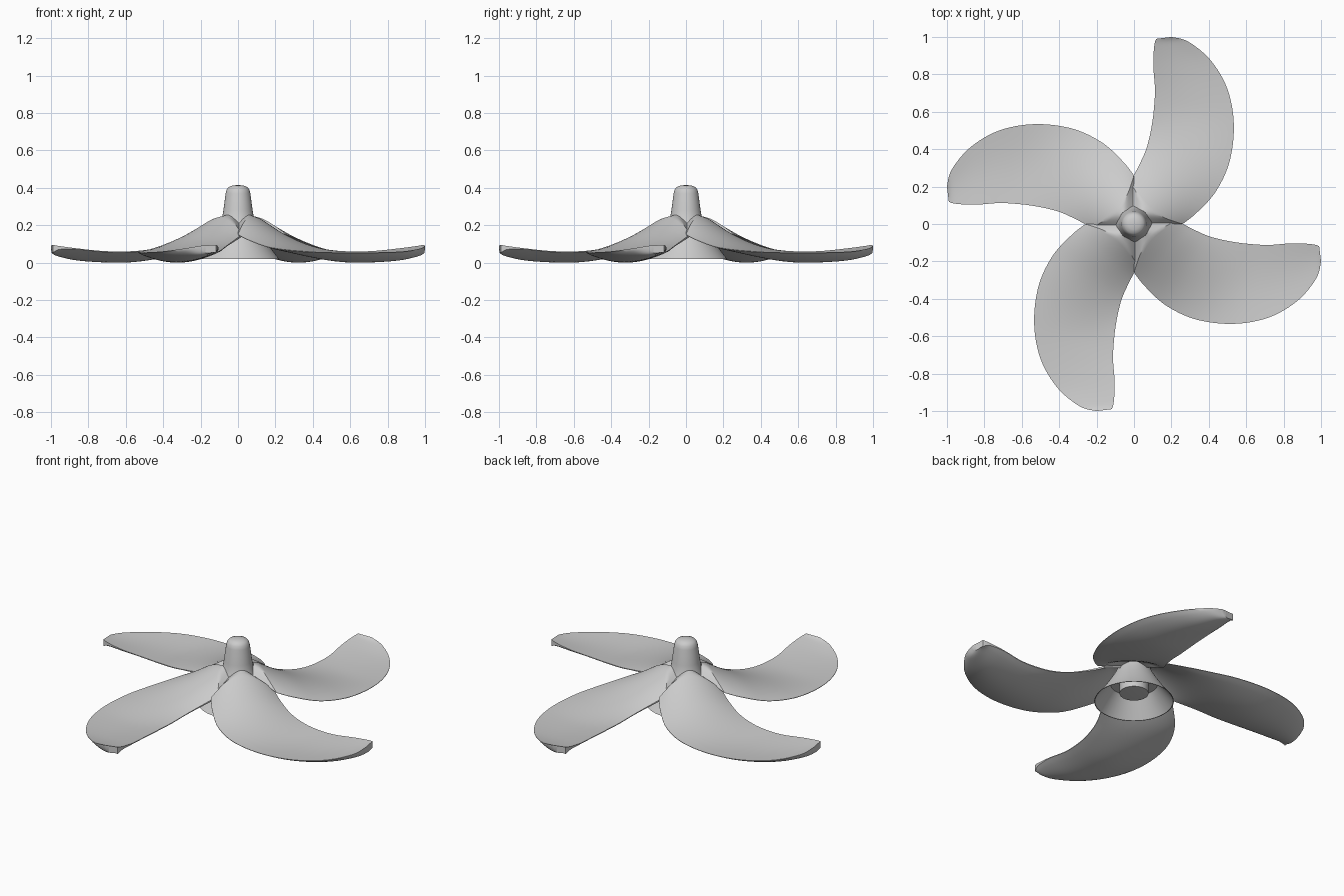
import bpy, bmesh, math
from mathutils import Vector

if "Cube" in bpy.data.objects:
    bpy.data.objects.remove(bpy.data.objects["Cube"])


def finish(obj, bm, angle):
    bmesh.ops.recalc_face_normals(bm, faces=bm.faces)
    bm.to_mesh(obj.data)
    bm.free()
    bpy.context.view_layer.objects.active = obj
    obj.select_set(True)
    bpy.ops.object.shade_smooth_by_angle(angle=math.radians(angle))
    obj.select_set(False)


def new_object(name):
    obj = bpy.data.objects.new(name, bpy.data.meshes.new(name))
    bpy.context.collection.objects.link(obj)
    return obj


def catmull(pts, u):
    i = min(int(u), len(pts) - 2)
    f = u - i
    p = [pts[max(0, min(len(pts) - 1, i + k))] for k in (-1, 0, 1, 2)]
    return [0.5 * (2 * b + (c - a) * f + (2 * a - 5 * b + 4 * c - d) * f * f
                   + (3 * b - a - 3 * c + d) * f ** 3) for a, b, c, d in zip(*p)]


# Hub: turned profile, domed post above a hollow flared skirt with an inner boss
def make_hub():
    profile = [(0, .415), (.03, .412), (.05, .404), (.061, .39), (.066, .37), (.078, .28),
               (.085, .24), (.105, .19), (.135, .14), (.17, .085), (.2, .045), (.22, .02),
               (.216, .02), (.165, .085), (.13, .13), (.08, .13), (.08, .07), (0, .065)]
    obj, bm, n = new_object("hub"), bmesh.new(), 48
    rings = []
    for r, z in profile:
        if r == 0:
            rings.append([bm.verts.new((0, 0, z))] * n)
        else:
            rings.append([bm.verts.new((r * math.cos(2 * math.pi * k / n),
                                        r * math.sin(2 * math.pi * k / n), z)) for k in range(n)])
    for a, b in zip(rings, rings[1:]):
        for k in range(n):
            q = [a[k], a[(k + 1) % n], b[(k + 1) % n], b[k]]
            bm.faces.new(list(dict.fromkeys(q)))
    finish(obj, bm, 40)


# Blade stations: concave edge xyz, convex edge xyz, crown, inward pull, thickness, edge thickness ratio
collar = (.085, .005, .215, .005, -.085, .215, .04, -.025, .03, .5)
stations = [
    (.23, .02, .15, .00, -.26, .15, .095, .05, .03, .4),
    (.30, -.02, .12, .06, -.335, .12, .06, .02, .04, .2),
    (.40, -.065, .087, .17, -.435, .082, .032, .01, .045, .1),
    (.50, -.09, .067, .33, -.51, .062, .007, 0, .045, .1),
    (.60, -.105, .06, .53, -.534, .055, -.010, 0, .045, .1),
    (.72, -.112, .062, .72, -.50, .055, -.012, 0, .045, .1),
    (.85, -.103, .075, .875, -.41, .06, -.010, 0, .045, .1),
    (.95, -.108, .088, .975, -.29, .075, -.005, 0, .042, .4),
    (.99, -.118, .095, 1.0, -.20, .09, 0, 0, .042, 1),
]
COLS = 18


def section(s):
    top, bottom = [], []
    for j in range(COLS + 1):
        t = j / COLS
        b = max(math.sin(math.pi * t), 0)
        p = Vector(s[0:3]).lerp(Vector(s[3:6]), t)
        p += Vector((-.707 * s[7], .707 * s[7], s[6])) * b
        edge = s[9] * (1 - t) + .06 * t
        top.append(p)
        bottom.append(p - Vector((0, 0, s[8] * (edge + (1 - edge) * b ** .8))))
    return top + bottom[::-1]


# Blade: closed cross-sections bridged from the hub collar to the tip
def make_blade(index):
    obj, bm = new_object("blade_%d" % (index + 1)), bmesh.new()
    rows = [[a + (b - a) * k / 3 for a, b in zip(collar, stations[0])] for k in range(3)]
    steps = 6 * (len(stations) - 1)
    rows += [catmull(stations, k / 6) for k in range(steps + 1)]
    loops = [[bm.verts.new(p) for p in section(r)] for r in rows]
    m = len(loops[0])
    for a, b in zip(loops, loops[1:]):
        for k in range(m):
            bm.faces.new((a[k], a[(k + 1) % m], b[(k + 1) % m], b[k]))
    for loop in (loops[0], loops[-1]):
        for k in range(COLS):
            bm.faces.new((loop[k], loop[k + 1], loop[m - 2 - k], loop[m - 1 - k]))
    finish(obj, bm, 35)
    obj.rotation_euler.z = index * math.pi / 2


make_hub()
for i in range(4):
    make_blade(i)
